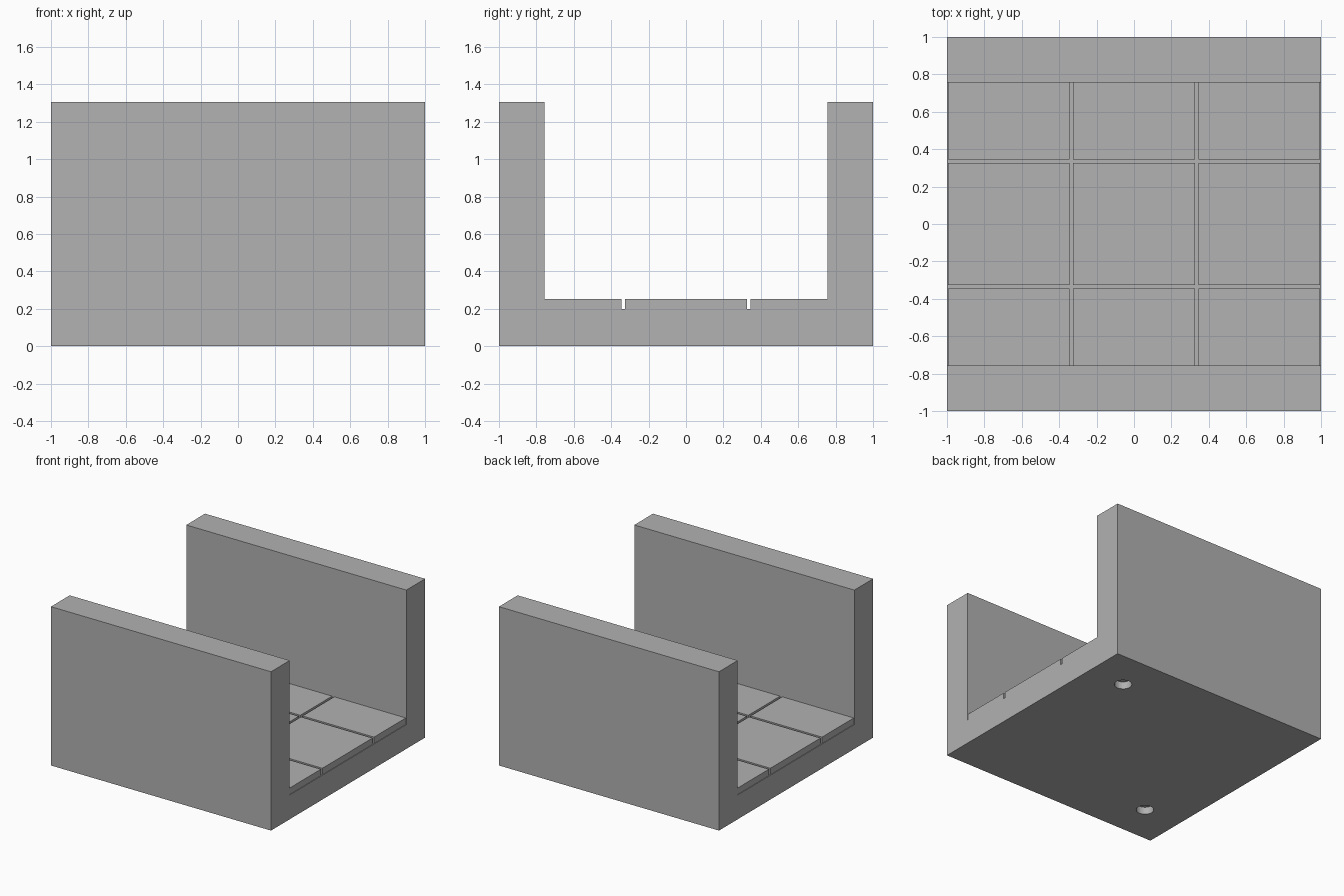
import bpy
import bmesh
from mathutils import Matrix

if "Cube" in bpy.data.objects:
    bpy.data.objects.remove(bpy.data.objects["Cube"])

WALL_Y, WALL_TOP = 0.757, 1.305
FLOOR, TILE_TOP = 0.2, 0.253

stone = bpy.data.materials.new("stone grey")
stone.use_nodes = True
GREY = (0.445, 0.445, 0.445, 1)
stone.diffuse_color = GREY
stone.node_tree.nodes["Principled BSDF"].inputs["Base Color"].default_value = GREY


def finish(bm, name):
    bmesh.ops.recalc_face_normals(bm, faces=bm.faces)
    mesh = bpy.data.meshes.new(name)
    bm.to_mesh(mesh)
    bm.free()
    mesh.materials.append(stone)
    obj = bpy.data.objects.new(name, mesh)
    bpy.context.collection.objects.link(obj)
    return obj


def extrude(bm, faces, offset):
    new = bmesh.ops.extrude_face_region(bm, geom=faces)["geom"]
    verts = [g for g in new if isinstance(g, bmesh.types.BMVert)]
    bmesh.ops.translate(bm, verts=verts, vec=offset)


def box(name, x0, x1, y0, y1, z0, z1):
    bm = bmesh.new()
    face = bm.faces.new([bm.verts.new(p) for p in
                         ((x0, y0, z0), (x1, y0, z0), (x1, y1, z0), (x0, y1, z0))])
    extrude(bm, [face], (0, 0, z1 - z0))
    return finish(bm, name)


def cut(target, cutter):
    mod = target.modifiers.new("cut", "BOOLEAN")
    mod.operation = "DIFFERENCE"
    mod.solver = "EXACT"
    mod.object = cutter
    bpy.context.view_layer.objects.active = target
    bpy.ops.object.modifier_apply(modifier=mod.name)
    bpy.data.objects.remove(cutter)


# Channel body: U profile along x
half = [(1, 0), (1, WALL_TOP), (WALL_Y, WALL_TOP), (WALL_Y, FLOOR)]
profile = half + [(-y, z) for y, z in reversed(half)]
bm = bmesh.new()
side = bm.faces.new([bm.verts.new((-1, y, z)) for y, z in profile])
extrude(bm, [side], (2, 0, 0))
body = finish(bm, "channel_body")

# Square groove around the underside
bm = bmesh.new()
bmesh.ops.create_grid(bm, x_segments=1, y_segments=1, size=0.933,
                      matrix=Matrix.Translation((0, 0, -0.05)))
inner = bm.faces[:]
ring = bmesh.ops.inset_region(bm, faces=inner, thickness=0.033)["faces"]
bmesh.ops.delete(bm, geom=[f for f in bm.faces if f not in ring], context="FACES")
extrude(bm, bm.faces[:], (0, 0, 0.1))
cut(body, finish(bm, "groove_cutter"))

# Two round sockets on the underside diagonal
for s in (-1, 1):
    bm = bmesh.new()
    bmesh.ops.create_cone(bm, cap_ends=True, segments=32, radius1=0.066,
                          radius2=0.066, depth=0.12,
                          matrix=Matrix.Translation((s * 0.67, s * 0.67, 0)))
    cut(body, finish(bm, "socket_cutter"))

# Floor tiles, three by three with narrow joints
columns = [(-0.995, -0.345), (-0.325, 0.325), (0.345, 0.995)]
rows = [(-WALL_Y, -0.345), (-0.325, 0.325), (0.345, WALL_Y)]
for i, (x0, x1) in enumerate(columns):
    for j, (y0, y1) in enumerate(rows):
        box(f"floor_tile_{i + 1}_{j + 1}", x0, x1, y0, y1, FLOOR, TILE_TOP)
